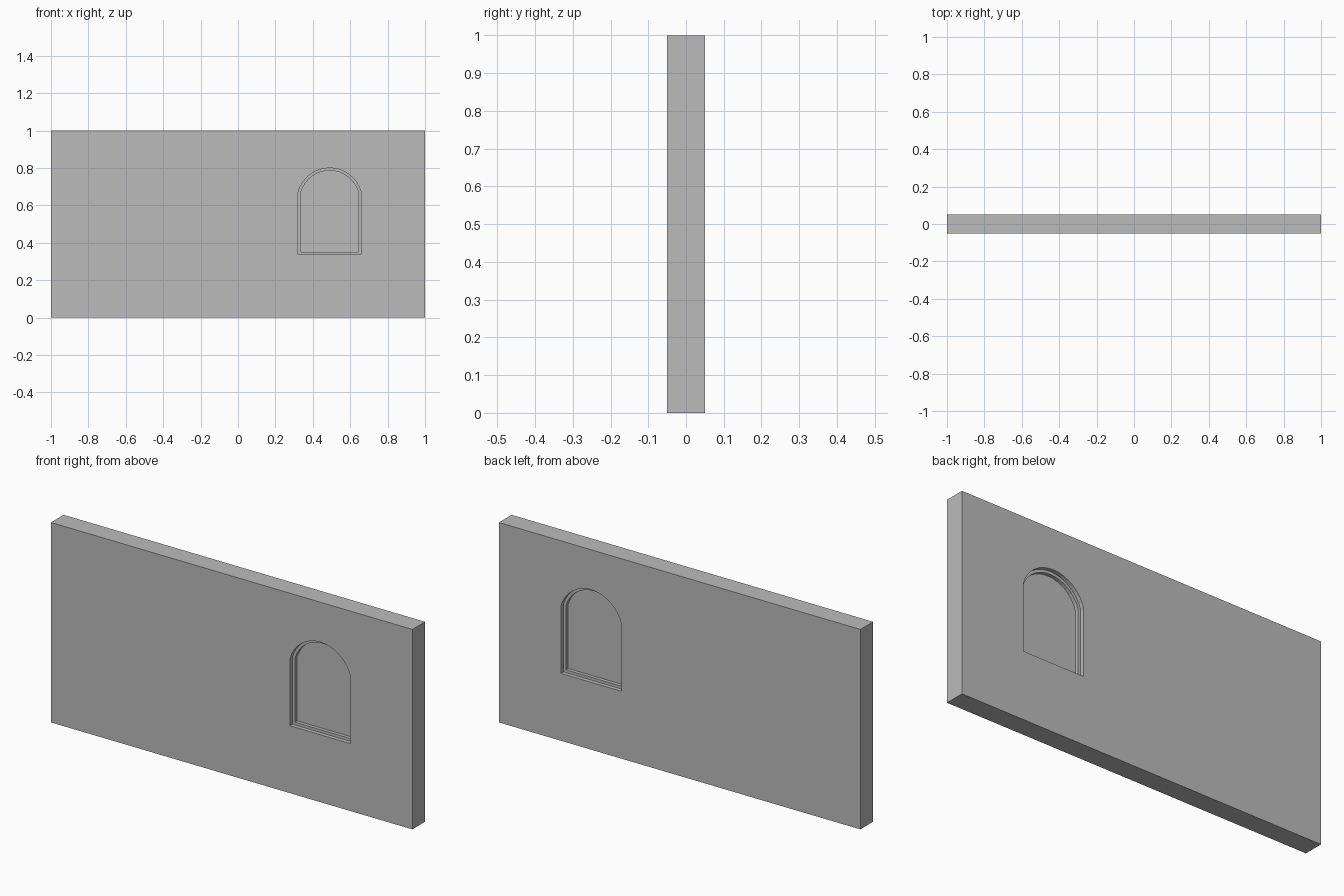
import bpy, bmesh, math

cube = bpy.data.objects.get("Cube")
if cube:
    bpy.data.objects.remove(cube, do_unlink=True)

# Window opening: centre, half width, sill, springing line and crown heights
CX, HALF, SILL, SPRING, CROWN = 0.49, 0.168, 0.337, 0.672, 0.80
WALL_T, FRAME_T, PANE_T = 0.10, 0.06, 0.025
FRAME_W, SEGMENTS = 0.014, 16

plaster = bpy.data.materials.new("plaster grey")
plaster.use_nodes = True
grey = (0.5, 0.5, 0.5, 1)
plaster.diffuse_color = grey
plaster.node_tree.nodes["Principled BSDF"].inputs["Base Color"].default_value = grey


def arch(inset):
    """Outline (x, z) of the opening, moved inwards by inset."""
    rise = CROWN - SPRING
    radius = (HALF ** 2 + rise ** 2) / (2 * rise)
    cz = CROWN - radius
    r, half = radius - inset, HALF - inset
    a = math.acos(half / r)
    points = [(CX - half, SILL + inset), (CX + half, SILL + inset)]
    for i in range(SEGMENTS + 1):
        t = a + (math.pi - 2 * a) * i / SEGMENTS
        points.append((CX + r * math.cos(t), cz + r * math.sin(t)))
    return points


def finish(name, bm):
    bmesh.ops.recalc_face_normals(bm, faces=bm.faces)
    mesh = bpy.data.meshes.new(name)
    bm.to_mesh(mesh)
    bm.free()
    obj = bpy.data.objects.new(name, mesh)
    mesh.materials.append(plaster)
    bpy.context.collection.objects.link(obj)
    return obj


def ring(bm, outline, y):
    return [bm.verts.new((x, y, z)) for x, z in outline]


def bridge(bm, a, b):
    for i in range(len(a)):
        j = (i + 1) % len(a)
        bm.faces.new((a[i], a[j], b[j], b[i]))


def slab(name, outline, thickness):
    bm = bmesh.new()
    front, back = ring(bm, outline, -thickness / 2), ring(bm, outline, thickness / 2)
    bm.faces.new(front)
    bm.faces.new(back)
    bridge(bm, front, back)
    return finish(name, bm)


# Wall with the arched opening cut through it
wall = slab("wall", [(-1, 0), (1, 0), (1, 1), (-1, 1)], WALL_T)
cutter = slab("opening_cutter", arch(0), WALL_T * 2)
cutter.hide_render = True
cut = wall.modifiers.new("opening", "BOOLEAN")
cut.operation, cut.solver, cut.object = "DIFFERENCE", "EXACT", cutter
bpy.context.view_layer.objects.active = wall
bpy.ops.object.modifier_apply(modifier=cut.name)
bpy.data.objects.remove(cutter, do_unlink=True)

# Arched window frame, set back from both wall faces
bm = bmesh.new()
y = FRAME_T / 2
loops = [ring(bm, arch(inset), depth)
         for inset, depth in ((0, -y), (FRAME_W, -y), (FRAME_W, y), (0, y))]
for i in range(4):
    bridge(bm, loops[i], loops[(i + 1) % 4])
finish("window_frame", bm)

# Solid pane inside the frame
slab("window_pane", arch(FRAME_W), PANE_T)
